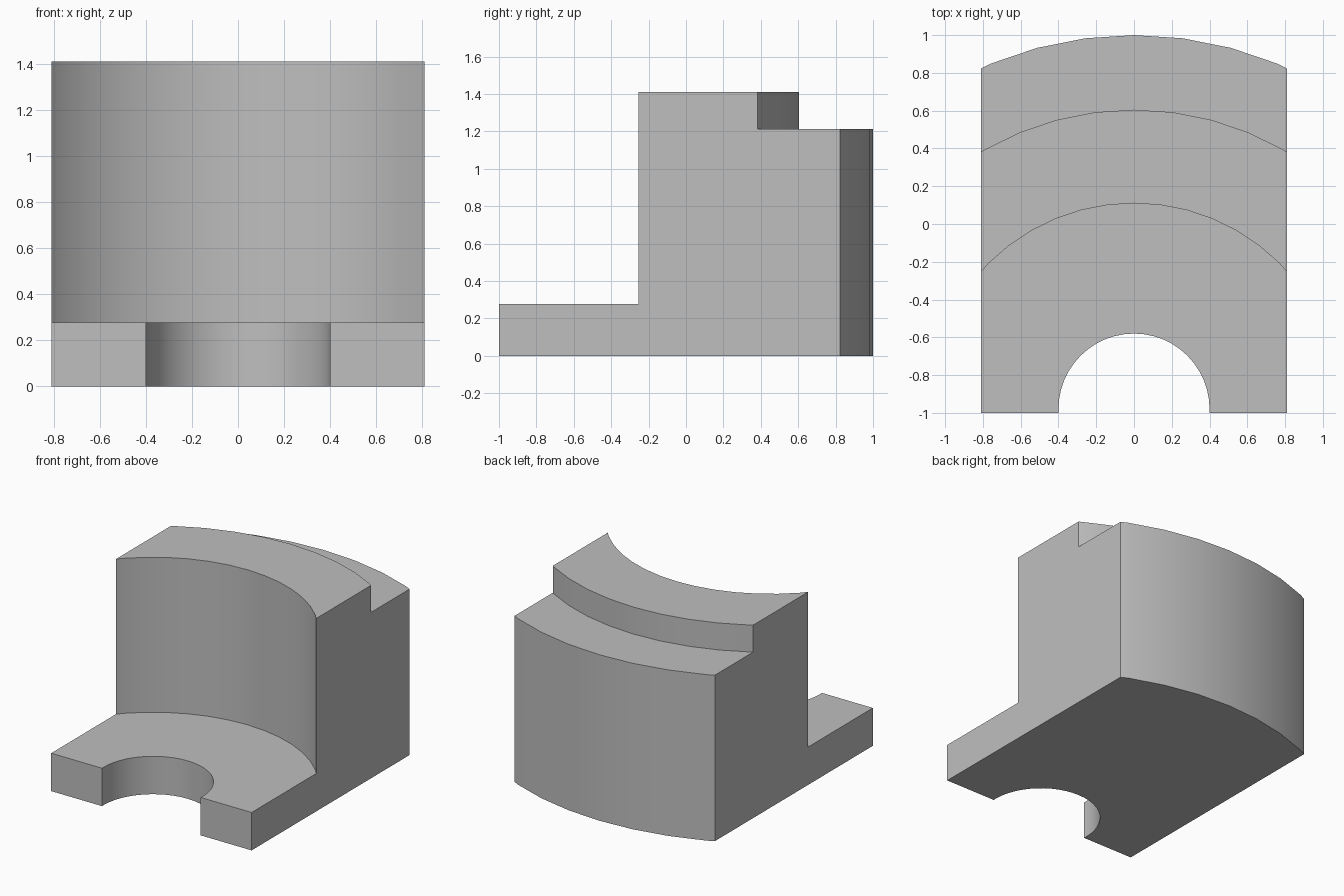
import bpy
import bmesh
from math import sin, cos, radians

cube = bpy.data.objects.get("Cube")
if cube:
    bpy.data.objects.remove(cube, do_unlink=True)

HALF = 0.81        # half width of the block
FRONT = -1.0       # front plane
CENTRE = -0.98     # shared centre of all arcs (y)
STEP = 7.5         # degrees per facet
BASE, STEP_TOP, TOP = 0.277, 1.213, 1.41


def arc(radius):
    """Left-to-right arc, with its last facets trimmed at the sides or front."""
    right = [(0.0, CENTRE + radius)]
    k = 1
    while True:
        a = radians(STEP * k)
        x, y = radius * sin(a), CENTRE + radius * cos(a)
        px, py = right[-1]
        if x > HALF:
            t = (HALF - px) / (x - px)
            right.append((HALF, py + t * (y - py)))
            break
        if y < FRONT:
            t = (FRONT - py) / (y - py)
            right.append((px + t * (x - px), FRONT))
            break
        right.append((x, y))
        k += 1
    return [(-x, y) for x, y in reversed(right[1:])] + right


# Plan outlines, from front to back
notch = [(-HALF, FRONT)] + arc(0.4) + [(HALF, FRONT)]
inner, middle, outer = arc(1.09), arc(1.585), arc(1.98)

bm = bmesh.new()


def face(points):
    bm.faces.new([bm.verts.new(p) for p in points])


def flat(near, far, z):
    face([(x, y, z) for x, y in near + far[::-1]])


def wall(line, low, high):
    for (ax, ay), (bx, by) in zip(line, line[1:]):
        face([(ax, ay, low), (bx, by, low), (bx, by, high), (ax, ay, high)])


# Underside, base plate, upper ledge and rear step
flat(notch, outer, 0)
flat(notch, inner, BASE)
flat(inner, middle, TOP)
flat(middle, outer, STEP_TOP)

# Upright walls
wall(notch, 0, BASE)
wall(inner, BASE, TOP)
wall(middle, STEP_TOP, TOP)
wall(outer, 0, STEP_TOP)

# Stepped side faces
yi, ym, yo = inner[-1][1], middle[-1][1], outer[-1][1]
profile = [(FRONT, 0), (yo, 0), (yo, STEP_TOP), (ym, STEP_TOP),
           (ym, TOP), (yi, TOP), (yi, BASE), (FRONT, BASE)]
for x in (-HALF, HALF):
    face([(x, y, z) for y, z in profile])

bmesh.ops.remove_doubles(bm, verts=bm.verts, dist=0.0001)
bmesh.ops.recalc_face_normals(bm, faces=bm.faces)
mesh = bpy.data.meshes.new("stepped_arc_block")
bm.to_mesh(mesh)
bm.free()

block = bpy.data.objects.new("stepped_arc_block", mesh)
bpy.context.collection.objects.link(block)

# Plain grey
grey = bpy.data.materials.new("light_grey")
grey.use_nodes = True
colour = (0.52, 0.52, 0.52, 1)
grey.diffuse_color = colour
for node in grey.node_tree.nodes:
    if node.type == 'BSDF_PRINCIPLED':
        node.inputs["Base Color"].default_value = colour
mesh.materials.append(grey)

# Smooth curved walls, crisp edges
bpy.ops.object.select_all(action='DESELECT')
block.select_set(True)
bpy.context.view_layer.objects.active = block
bpy.ops.object.shade_smooth_by_angle(angle=radians(30))
